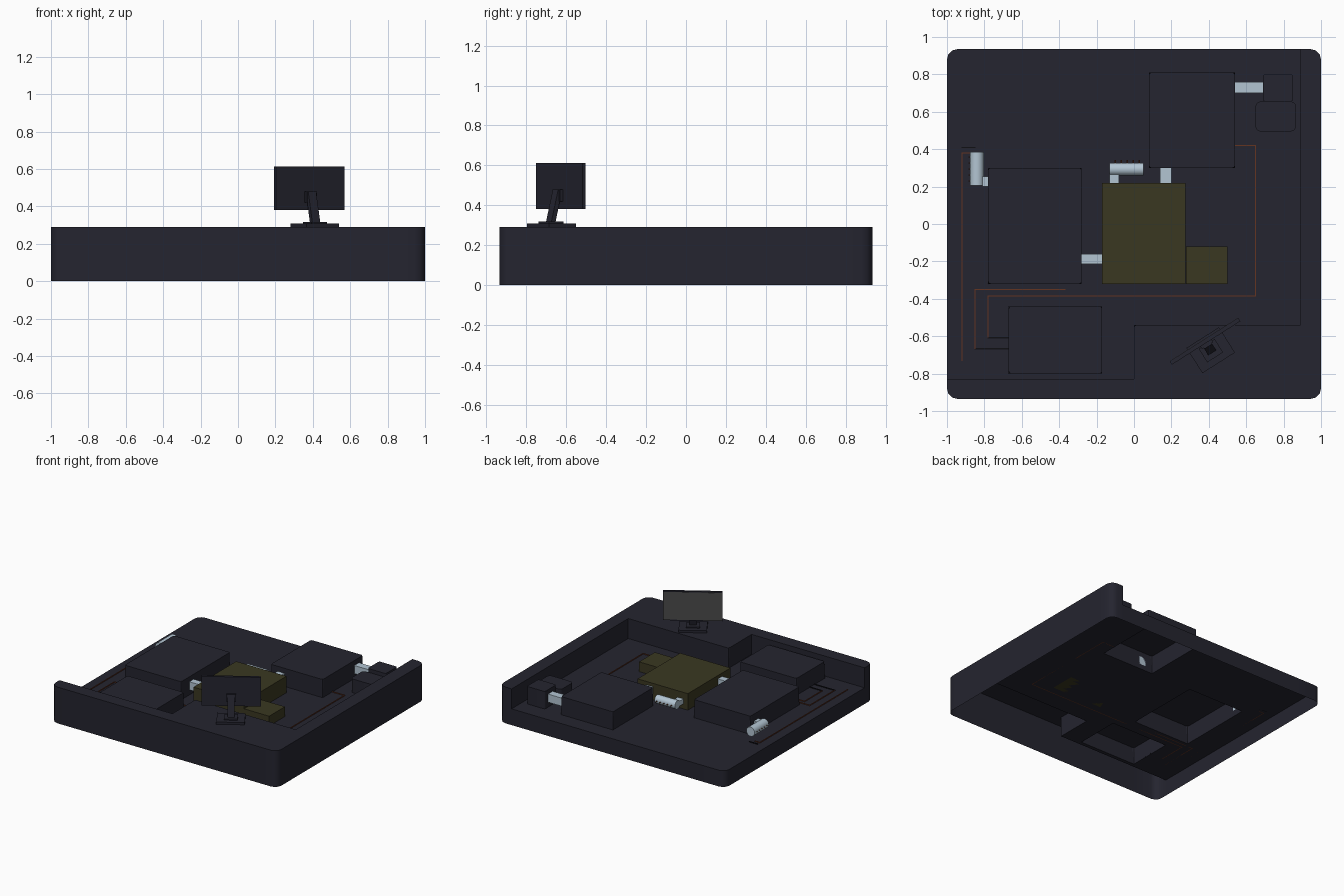
import bpy, bmesh, math
from mathutils import Vector, Matrix

if "Cube" in bpy.data.objects:
    bpy.data.objects.remove(bpy.data.objects["Cube"])


def mat(name, c):
    m = bpy.data.materials.new(name)
    m.diffuse_color = (*c, 1)
    m.use_nodes = True
    m.node_tree.nodes["Principled BSDF"].inputs["Base Color"].default_value = m.diffuse_color
    return m


NAVY = mat("dark_navy", (0.018, 0.018, 0.029))
OLIVE = mat("olive", (0.042, 0.039, 0.015))
PALE = mat("pale_blue", (0.45, 0.56, 0.65))
RUST = mat("rust", (0.13, 0.035, 0.015))
BLACK = mat("black", (0.005, 0.005, 0.007))
GREY = mat("screen_grey", (0.068, 0.068, 0.07))


def finish(name, bm, m, angle=35):
    me = bpy.data.meshes.new(name)
    bm.to_mesh(me)
    bm.free()
    me.materials.append(m)
    ob = bpy.data.objects.new(name, me)
    bpy.context.collection.objects.link(ob)
    bpy.ops.object.select_all(action='DESELECT')
    ob.select_set(True)
    bpy.context.view_layer.objects.active = ob
    bpy.ops.object.shade_smooth_by_angle(angle=math.radians(angle))
    return ob


def box(name, x0, x1, y0, y1, z0, z1, m, bev=0.0, mtx=None):
    bm = bmesh.new()
    bmesh.ops.create_cube(bm, size=1)
    for v in bm.verts:
        v.co = ((x0 + x1) / 2 + v.co.x * (x1 - x0),
                (y0 + y1) / 2 + v.co.y * (y1 - y0),
                (z0 + z1) / 2 + v.co.z * (z1 - z0))
    if bev:
        ed = [e for e in bm.edges if abs(e.verts[0].co.z - e.verts[1].co.z) > 1e-4]
        bmesh.ops.bevel(bm, geom=ed, offset=bev, segments=3, profile=0.5, affect='EDGES')
    if mtx:
        bm.transform(mtx)
    return finish(name, bm, m)


def tube(name, a, b, r, m, sides=20):
    a, b = Vector(a), Vector(b)
    d = b - a
    bm = bmesh.new()
    bmesh.ops.create_cone(bm, cap_ends=True, segments=sides, radius1=r, radius2=r, depth=d.length)
    bm.transform(Matrix.Translation((a + b) / 2) @ d.to_track_quat('Z', 'Y').to_matrix().to_4x4())
    return finish(name, bm, m)


FLOOR, RIM, TOP, HY = 0.13, 0.29, 0.275, 0.935

# tray: open-bottomed shell, raised rim at front and right, three hollow raised blocks
raised = [(0.89, 1, -HY, HY, RIM), (0, 1, -HY, -0.54, RIM), (-1, 0, -HY, -0.83, RIM),
          (0.08, 0.54, 0.30, 0.81, TOP), (-0.78, -0.28, -0.32, 0.30, TOP),
          (-0.67, -0.17, -0.80, -0.44, TOP - 0.01)]
xs = sorted({-1, 1} | {v for r in raised for v in r[:2]})
ys = sorted({-HY, HY} | {v for r in raised for v in r[2:4]})


def height(i, j):
    if not (0 <= i < len(xs) - 1 and 0 <= j < len(ys) - 1):
        return 0.0
    cx, cy = (xs[i] + xs[i + 1]) / 2, (ys[j] + ys[j + 1]) / 2
    for x0, x1, y0, y1, h in raised:
        if x0 < cx < x1 and y0 < cy < y1:
            return h
    return FLOOR


bm = bmesh.new()


def quad(*pts):
    bm.faces.new([bm.verts.new(p) for p in pts])


for i in range(-1, len(xs) - 1):
    for j in range(-1, len(ys) - 1):
        h = height(i, j)
        if i >= 0 and j >= 0:
            quad((xs[i], ys[j], h), (xs[i + 1], ys[j], h),
                 (xs[i + 1], ys[j + 1], h), (xs[i], ys[j + 1], h))
        hx, hy = height(i + 1, j), height(i, j + 1)
        if hx != h and j >= 0:
            X = xs[i + 1]
            quad((X, ys[j], hx), (X, ys[j], h), (X, ys[j + 1], h), (X, ys[j + 1], hx))
        if hy != h and i >= 0:
            Y = ys[j + 1]
            quad((xs[i], Y, h), (xs[i], Y, hy), (xs[i + 1], Y, hy), (xs[i + 1], Y, h))
bmesh.ops.remove_doubles(bm, verts=bm.verts, dist=1e-4)


def corners(test):
    out = []
    for e in bm.edges:
        a, b = e.verts[0].co, e.verts[1].co
        if abs(a.z - b.z) > 0.05 and len(e.link_faces) == 2 and test(a) \
                and e.calc_face_angle(0) > 1:
            out.append(e)
    return out


bmesh.ops.bevel(bm, geom=corners(lambda p: abs(p.x) > 0.99 and abs(p.y) > 0.93),
                offset=0.055, segments=3, profile=0.5, affect='EDGES', clamp_overlap=True)
bmesh.ops.bevel(bm, geom=corners(lambda p: abs(p.x) < 0.85 and abs(p.y) < 0.82),
                offset=0.014, segments=2, profile=0.5, affect='EDGES', clamp_overlap=True)
finish("tray", bm, NAVY)

# olive centre blocks
box("centre_block", -0.17, 0.275, -0.32, 0.22, FLOOR, 0.262, OLIVE)
box("centre_side_block", 0.278, 0.50, -0.32, -0.12, FLOOR, 0.208, OLIVE)

# small corner blocks
box("corner_block_back", 0.69, 0.85, 0.655, 0.80, FLOOR, 0.27, NAVY, 0.012)
box("corner_block_front", 0.65, 0.865, 0.495, 0.655, FLOOR, 0.24, NAVY, 0.025)

# pale links between blocks
box("link_right", 0.54, 0.69, 0.70, 0.76, 0.17, 0.235, PALE)
box("link_back", 0.14, 0.20, 0.22, 0.30, 0.17, 0.235, PALE)
box("link_left", -0.28, -0.17, -0.215, -0.16, 0.17, 0.235, PALE)

# pale canisters with end caps, spouts and rust pins
tube("canister_centre", (-0.13, 0.293, 0.19), (0.05, 0.293, 0.19), 0.034, PALE)
box("canister_centre_spout", -0.13, -0.08, 0.22, 0.265, 0.17, 0.21, PALE)
tube("canister_left", (-0.84, 0.205, 0.20), (-0.84, 0.385, 0.20), 0.037, PALE)
box("canister_left_spout", -0.81, -0.78, 0.20, 0.255, 0.18, 0.22, PALE)
for k in range(5):
    t = -0.10 + k * 0.032
    tube("centre_pin", (t, 0.293, 0.19), (t, 0.342, 0.19), 0.004, RUST, 6)
    tube("left_pin", (-0.84, t + 0.33, 0.20), (-0.885, t + 0.33, 0.20), 0.003, RUST, 6)


# wires on the tray floor
def wire(name, pts, m):
    for (ax, ay), (bx, by) in zip(pts, pts[1:]):
        e = 0.003
        box(name, min(ax, bx) - e, max(ax, bx) + e, min(ay, by) - e, max(ay, by) + e,
            FLOOR, FLOOR + 0.006, m)


wire("wire_long", [(0.54, 0.42), (0.65, 0.42), (0.65, -0.385), (-0.78, -0.385), (-0.78, -0.605)], RUST)
wire("wire_short", [(-0.37, -0.35), (-0.85, -0.35), (-0.85, -0.665)], RUST)
wire("wire_left", [(-0.92, -0.73), (-0.92, 0.38), (-0.88, 0.38)], RUST)
wire("wire_end_long", [(-0.78, -0.608), (-0.67, -0.608)], BLACK)
wire("wire_end_short", [(-0.85, -0.667), (-0.67, -0.667)], BLACK)
wire("wire_end_left", [(-0.92, 0.41), (-0.85, 0.41)], BLACK)

# monitor: local x along the panel, screen faces local +y
M = Matrix.Translation((0.41, -0.675, 0)) @ Matrix.Rotation(math.radians(32.4), 4, 'Z')
box("monitor_foot", -0.103, 0.103, -0.08, 0.08, RIM, 0.308, NAVY, 0, M)
box("monitor_foot_pad", -0.05, 0.05, -0.045, 0.04, 0.308, 0.318, NAVY, 0, M)
lean = Matrix.Translation((0, -0.005, 0.31)) @ Matrix.Rotation(math.radians(-14), 4, 'X')
box("monitor_arm", -0.025, 0.025, -0.012, 0.012, 0, 0.17, NAVY, 0, M @ lean)
box("monitor_mount", -0.035, 0.035, 0.03, 0.05, 0.42, 0.48, NAVY, 0, M)
box("monitor_panel", -0.217, 0.217, 0.046, 0.066, 0.38, 0.613, NAVY, 0, M)
box("monitor_screen", -0.212, 0.212, 0.066, 0.068, 0.386, 0.607, GREY, 0, M)
